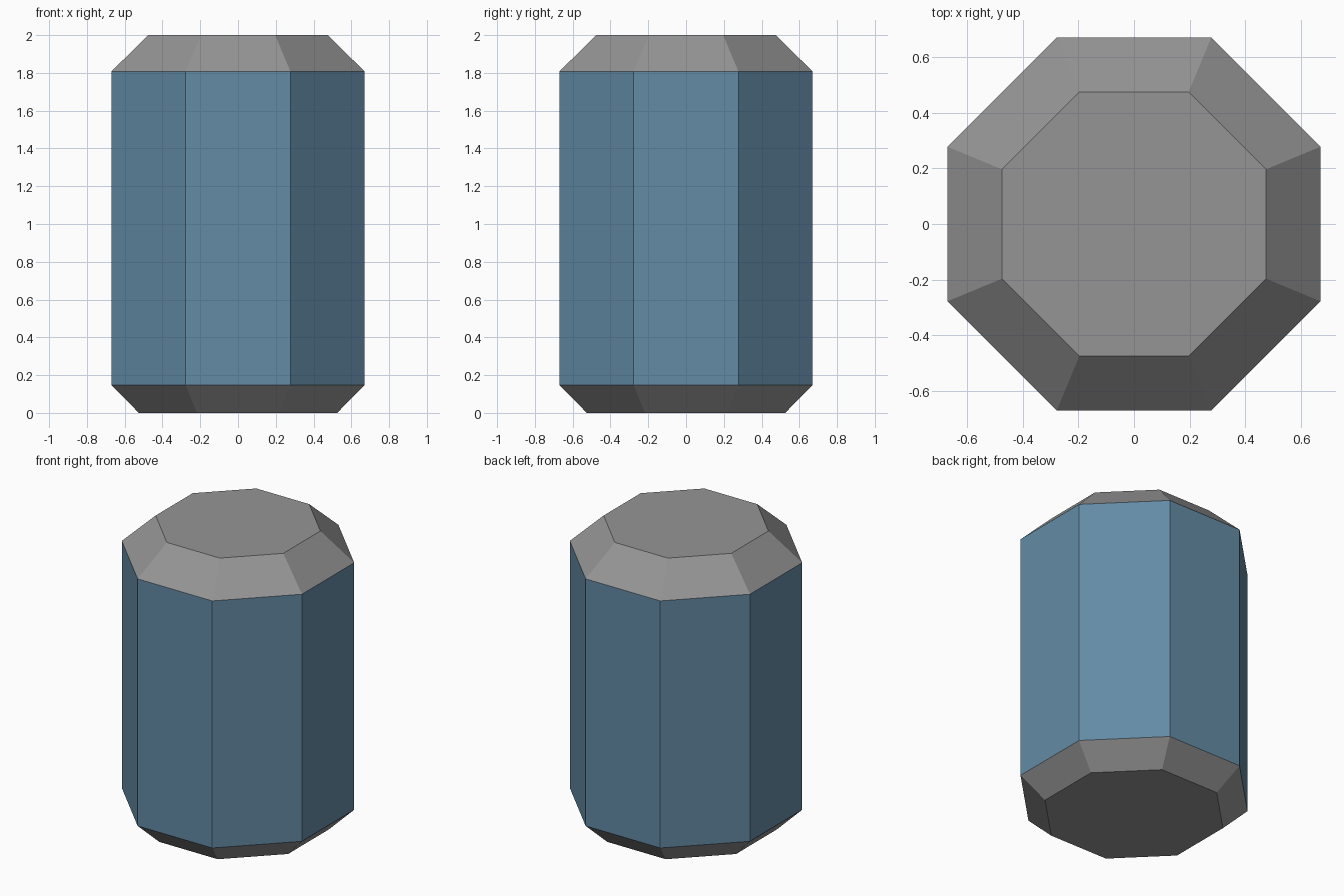
import bpy, bmesh, math

if "Cube" in bpy.data.objects:
    bpy.data.objects.remove(bpy.data.objects["Cube"])

SIDES = 8


def material(name, colour):
    m = bpy.data.materials.new(name)
    m.diffuse_color = (*colour, 1)
    m.use_nodes = True
    m.node_tree.nodes["Principled BSDF"].inputs["Base Color"].default_value = m.diffuse_color
    return m


def section(name, rings, mat, cap_bottom=False, cap_top=False):
    """Octagonal shell through (flat-to-centre distance, height) rings."""
    bm = bmesh.new()
    loops = []
    for flat, z in rings:
        r = flat / math.cos(math.pi / SIDES)
        angles = [2 * math.pi * (i + 0.5) / SIDES for i in range(SIDES)]
        loops.append([bm.verts.new((r * math.cos(a), r * math.sin(a), z)) for a in angles])
    for low, high in zip(loops, loops[1:]):
        for i in range(SIDES):
            j = (i + 1) % SIDES
            bm.faces.new((low[i], low[j], high[j], high[i]))
    if cap_bottom:
        bm.faces.new(loops[0][::-1])
    if cap_top:
        bm.faces.new(loops[-1])
    mesh = bpy.data.meshes.new(name)
    bm.to_mesh(mesh)
    bm.free()
    mesh.materials.append(mat)
    obj = bpy.data.objects.new(name, mesh)
    bpy.context.collection.objects.link(obj)
    return obj


blue = material("steel blue", (0.125, 0.258, 0.375))
grey = material("mid grey", (0.30, 0.30, 0.30))

# Bevelled base, straight body and bevelled lid
section("base", [(0.525, 0), (0.67, 0.147)], grey, cap_bottom=True)
section("body", [(0.67, 0.147), (0.67, 1.808)], blue)
section("lid", [(0.67, 1.808), (0.475, 2)], grey, cap_top=True)
